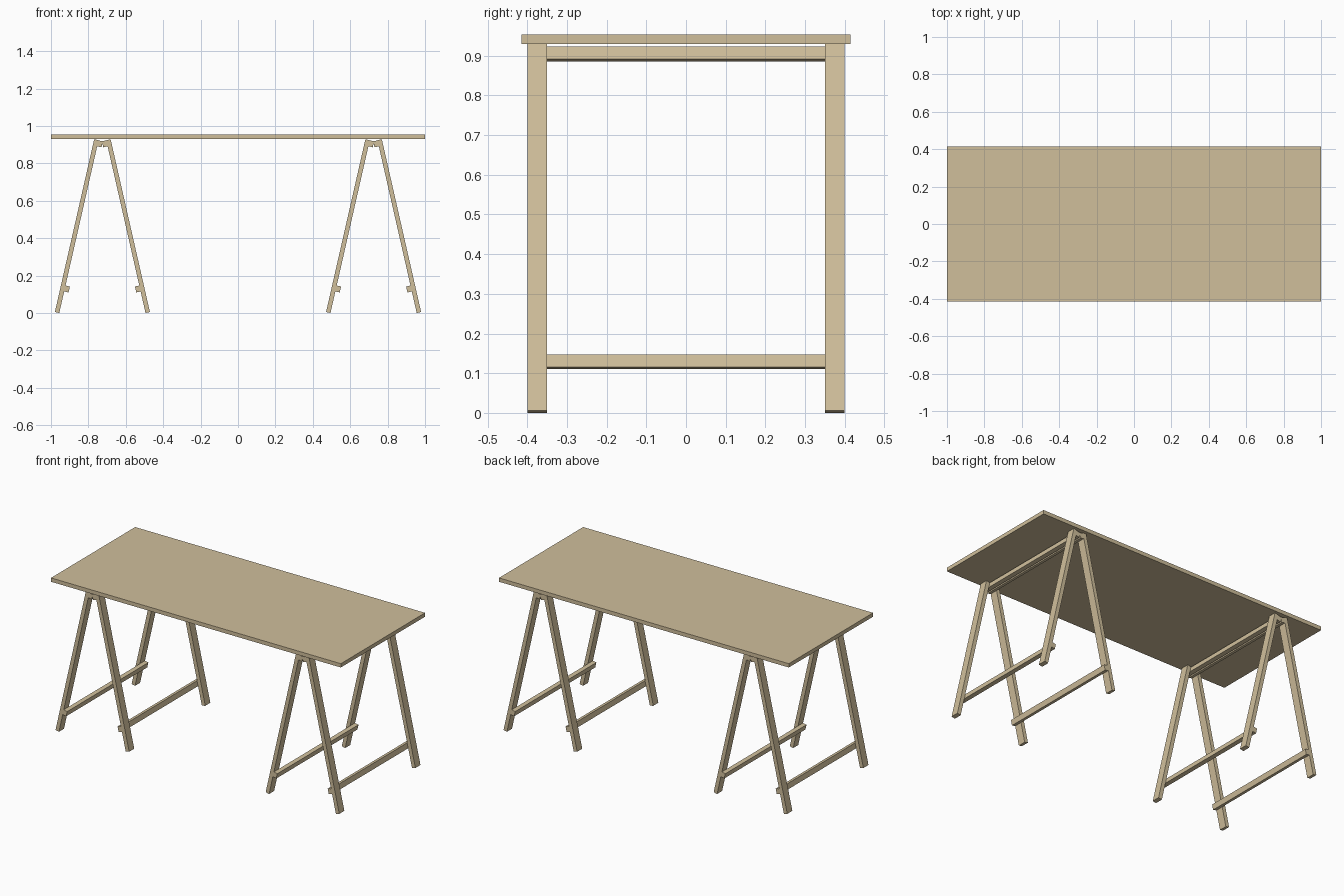
import bpy, math
from mathutils import Vector, Matrix

if "Cube" in bpy.data.objects:
    bpy.data.objects.remove(bpy.data.objects["Cube"])

wood = bpy.data.materials.new("light_wood")
wood.diffuse_color = (0.63, 0.52, 0.33, 1)
wood.use_nodes = True
wood.node_tree.nodes["Principled BSDF"].inputs["Base Color"].default_value = wood.diffuse_color


def box(name, size, loc, tilt=0.0):
    """Box of the given size, tilted about the y axis."""
    x, y, z = (s / 2 for s in size)
    verts = [(a * x, b * y, c * z) for a in (-1, 1) for b in (-1, 1) for c in (-1, 1)]
    faces = [(0, 1, 3, 2), (4, 6, 7, 5), (0, 4, 5, 1), (2, 3, 7, 6), (0, 2, 6, 4), (1, 5, 7, 3)]
    me = bpy.data.meshes.new(name)
    me.from_pydata(verts, [], faces)
    me.transform(Matrix.Rotation(tilt, 4, 'Y'))
    me.materials.append(wood)
    ob = bpy.data.objects.new(name, me)
    ob.location = loc
    bpy.context.collection.objects.link(ob)
    return ob


# Tabletop
box("tabletop", (2.0, 0.83, 0.024), (0, 0, 0.942))

# Outer face line of a leg, as (offset from trestle centre, height)
T = 0.024
foot, head = Vector((0.254, 0.0055)), Vector((0.044, 0.929))
axis = head - foot
length = axis.length
axis.normalize()
inward = Vector((-axis.y, axis.x))
angle = math.atan2(-axis.x, axis.y)


def on_leg(z, depth):
    """Point at height z, at a depth inward from the outer face."""
    p = foot + inward * depth
    return p + axis * ((z - p.y) / axis.y)


if inward.x > 0:
    inward = -inward

# Two trestles, each with two leaning frames
for cx, place in ((-0.725, "left"), (0.725, "right")):
    for s, side in ((-1, "west"), (1, "east")):
        tag = f"{place}_{side}"
        mid = (foot + head) / 2 + inward * T / 2
        # Legs
        for y, end in ((-0.375, "front"), (0.375, "back")):
            box(f"{tag}_{end}_leg", (T, 0.05, length), (cx + s * mid.x, y, mid.y), -s * angle)
        # Rails fixed to the inner leg faces
        for z, level in ((0.1285, "lower"), (0.9045, "upper")):
            p = on_leg(z, T * 1.5)
            box(f"{tag}_{level}_rail", (T, 0.8, 0.0325), (cx + s * p.x, 0, p.y), -s * angle)
